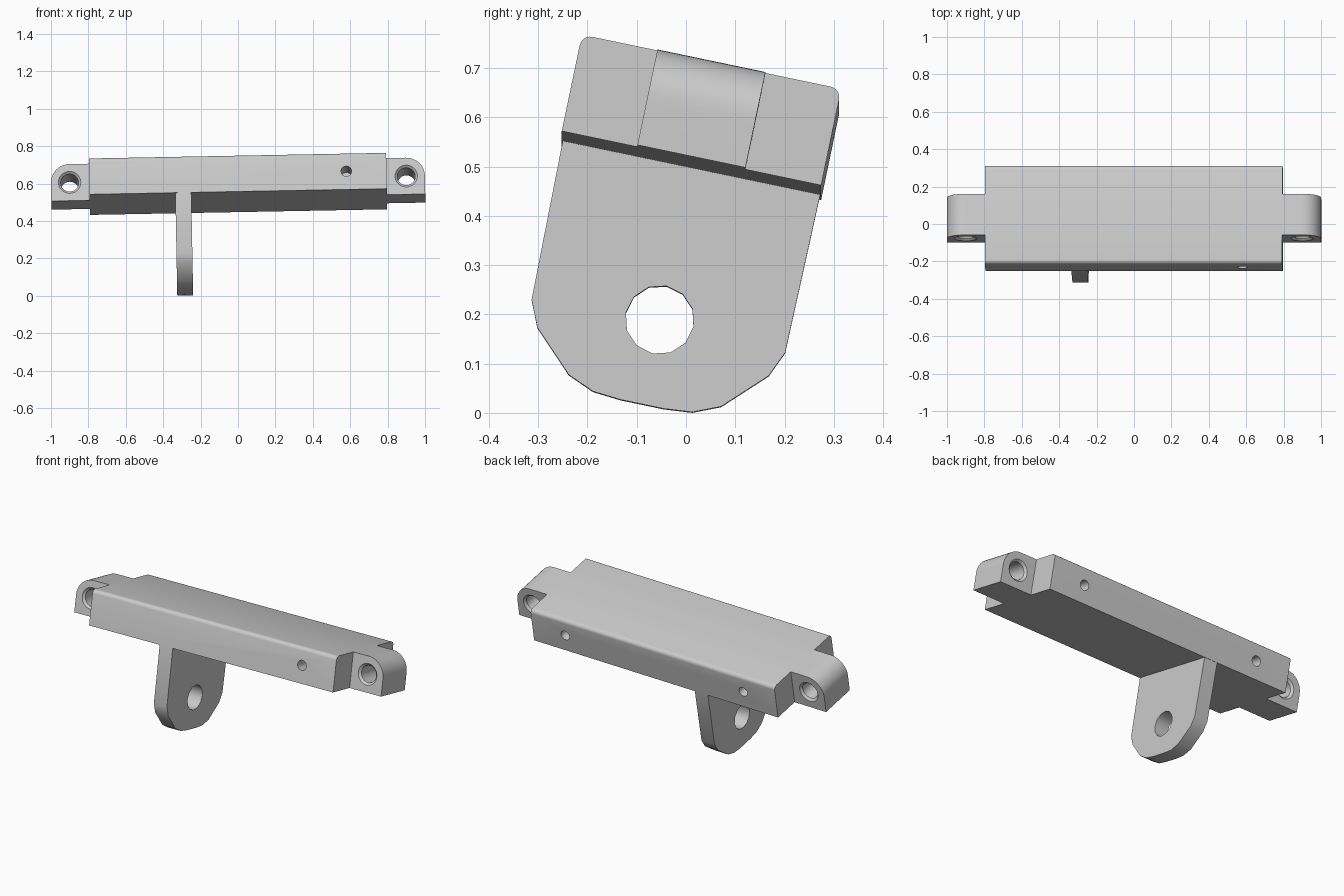
import bpy, bmesh
from math import sin, cos, pi, radians
from mathutils import Matrix, Vector

if "Cube" in bpy.data.objects:
    bpy.data.objects.remove(bpy.data.objects["Cube"])

# Tilted frame shared by every part: along the bar, across it, and up from it
ax = Vector((1, 0, 0.0189)).normalized()
t = radians(11.8)
up = Vector((0, sin(t), cos(t)))
up = (up - ax * up.dot(ax)).normalized()
ac = up.cross(ax)
FRAME = Matrix.Translation((0, 0.0315, 0.600)) @ Matrix((ax, ac, up)).transposed().to_4x4()


def loft(name, rings):
    """Closed solid through equal-length rings of points."""
    bm = bmesh.new()
    loops = [[bm.verts.new(p) for p in r] for r in rings]
    n = len(loops[0])
    for a, b in zip(loops, loops[1:]):
        for i in range(n):
            j = (i + 1) % n
            bm.faces.new((a[i], a[j], b[j], b[i]))
    bm.faces.new(loops[0])
    bm.faces.new(loops[-1])
    bmesh.ops.recalc_face_normals(bm, faces=bm.faces)
    me = bpy.data.meshes.new(name)
    bm.to_mesh(me)
    bm.free()
    ob = bpy.data.objects.new(name, me)
    bpy.context.collection.objects.link(ob)
    return ob


def drill(ob, centre, steps, axis='y', sides=24):
    """Cut a round hole; steps are (position on axis, radius)."""
    cx, cz = centre
    rings = []
    for d, r in steps:
        pts = [(cx + r * cos(2 * pi * i / sides), cz + r * sin(2 * pi * i / sides))
               for i in range(sides)]
        rings.append([(p, d, q) if axis == 'y' else (d, p, q) for p, q in pts])
    cutter = loft("hole_cutter", rings)
    cutter.hide_render = True
    mod = ob.modifiers.new("hole", 'BOOLEAN')
    mod.operation, mod.solver, mod.object = 'DIFFERENCE', 'EXACT', cutter
    bpy.context.view_layer.objects.active = ob
    bpy.ops.object.modifier_apply(modifier=mod.name)
    bpy.data.objects.remove(cutter)


def arc(cx, cz, r, a0, a1, n):
    return [(cx + r * cos(radians(a0 + (a1 - a0) * i / n)),
             cz + r * sin(radians(a0 + (a1 - a0) * i / n))) for i in range(n + 1)]


def finish(ob):
    ob.data.transform(FRAME)
    bpy.ops.object.select_all(action='DESELECT')
    ob.select_set(True)
    bpy.context.view_layer.objects.active = ob
    bpy.ops.object.shade_smooth_by_angle(angle=radians(35))


W, H, E, R = 0.269, 0.1, 0.795, 0.022

# Main bar with rounded upper edges and blind pin holes
prof = [(-W, -H), (W, -H)] + arc(W - R, H - R, R, 0, 90, 5) + arc(R - W, H - R, R, 90, 180, 5)
bar = loft("main_bar", [[(x, u, w) for u, w in prof] for x in (-E, E)])
for x, side in ((0.58, -1), (0.58, 1), (-0.58, 1)):
    drill(bar, (x, 0), [(side * 0.32, 0.028), (side * 0.1, 0.028)])
finish(bar)

# End lugs, rounded at the upper outer corner, with chamfered through holes
for s, name in ((-1, "left_lug"), (1, "right_lug")):
    prof = [(E, -H), (1, -H)] + arc(0.9, 0, 0.1, 0, 90, 10) + [(E, H)]
    lug = loft(name, [[(s * x, u, w) for x, w in prof] for u in (-0.112, 0.112)])
    drill(lug, (s * 0.9, 0), [(-0.13, 0.078), (-0.1, 0.048), (0.1, 0.048), (0.13, 0.078)])
    finish(lug)

# Hanging plate with a faceted rounded end and a pivot hole
half = [(0.267, -0.098), (0.263, -0.428), (0.240, -0.481), (0.158, -0.562),
        (0.103, -0.585), (0.045, -0.590)]
prof = half + [(-u, w) for u, w in reversed(half)]
plate = loft("hanging_plate", [[(x, u, w) for u, w in prof] for x in (-0.336, -0.251)])
drill(plate, (0, -0.415), [(-0.4, 0.070), (-0.2, 0.070)], axis='x', sides=12)
finish(plate)
